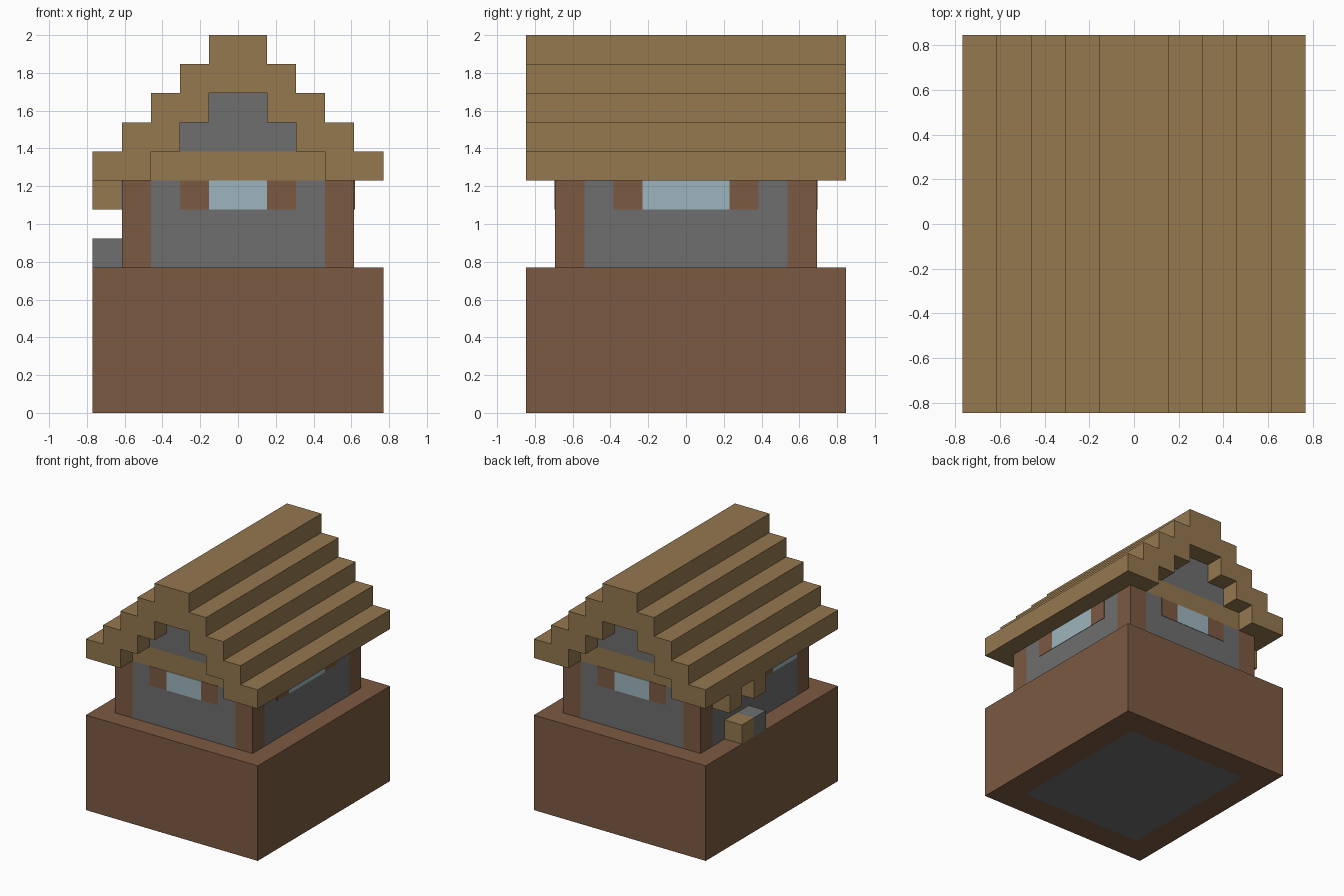
import bpy, bmesh
from mathutils import Matrix

if "Cube" in bpy.data.objects:
    bpy.data.objects.remove(bpy.data.objects["Cube"], do_unlink=True)

U = 2 / 13      # one building block
PLATE = 0.02    # painted plate thickness, in blocks


def material(name, rgb):
    m = bpy.data.materials.new(name)
    m.use_nodes = True
    m.diffuse_color = (*rgb, 1)
    bsdf = m.node_tree.nodes["Principled BSDF"]
    bsdf.inputs["Base Color"].default_value = (*rgb, 1)
    bsdf.inputs["Roughness"].default_value = 0.9
    return m


planks = material("plank_gold", (0.296, 0.188, 0.078))
timber = material("timber_brown", (0.198, 0.102, 0.054))
stone = material("stone_grey", (0.156, 0.156, 0.156))
glass = material("window_blue", (0.337, 0.462, 0.509))


def finish(name, bm, *mats):
    bmesh.ops.recalc_face_normals(bm, faces=bm.faces)
    bmesh.ops.scale(bm, vec=(U, U, U), verts=bm.verts)
    mesh = bpy.data.meshes.new(name)
    bm.to_mesh(mesh)
    bm.free()
    for m in mats:
        mesh.materials.append(m)
    obj = bpy.data.objects.new(name, mesh)
    bpy.context.collection.objects.link(obj)
    return obj


def box_mesh(x, y, z):
    """Box given by its (low, high) range on each axis, in blocks."""
    bm = bmesh.new()
    spans = (x, y, z)
    mid = Matrix.Translation([(a + b) / 2 for a, b in spans])
    size = Matrix.Diagonal([b - a for a, b in spans] + [1])
    bmesh.ops.create_cube(bm, size=1, matrix=mid @ size)
    return bm


def box(name, x, y, z, mat):
    return finish(name, box_mesh(x, y, z), mat)


# Base, with a stone floor inset into its underside
bm = box_mesh((-5, 5), (-5.5, 5.5), (0, 5))
under = [f for f in bm.faces if f.calc_center_median().z < 0.01]
bmesh.ops.inset_region(bm, faces=under, thickness=2)
for f in under:
    f.material_index = 1
finish("base", bm, timber, stone)

# Walls between the corner posts
for side, label in ((-1, "front"), (1, "back")):
    ys = sorted((side * 3.5, side * 4.5))
    box(label + "_wall", (-3, 3), ys, (5, 8), stone)
    box(label + "_beam", (-3, 3), ys, (8, 9), planks)
    for step in range(2):
        half = 2 - step
        box(f"{label}_gable_{step}", (-half, half), ys, (9 + step, 10 + step), stone)
    # Window with shutters
    face = sorted((side * 4.5, side * (4.5 + PLATE)))
    box(label + "_window", (-1, 1), face, (7, 8), glass)
    for s in (-1, 1):
        box(label + "_shutter", sorted((s, 2 * s)), face, (7, 8), timber)

for side, label in ((-1, "right"), (1, "left")):
    xs = sorted((side * 3, side * 4))
    box(label + "_wall", xs, (-3.5, 3.5), (5, 8), stone)
    for s in (-1, 1):
        box(label + "_post", xs, sorted((s * 3.5, s * 4.5)), (5, 8), timber)

# Left window, centred with two shutters
face = (4, 4 + PLATE)
box("left_window", face, (-1.5, 1.5), (7, 8), glass)
for s in (-1, 1):
    box("left_shutter", face, sorted((s * 1.5, s * 2.5)), (7, 8), timber)

# Right window, beside the corner post
face = (-4 - PLATE, -4)
box("right_window", face, (-3.5, -1.5), (7, 8), glass)
box("right_shutter", face, (-1.5, -0.5), (7, 8), timber)

# Stepped roof: one half profile, mirrored and extruded along y
half = []
for i in range(5):
    half += [(5 - i, 8 + i), (5 - i, 9 + i)]
inner = []
for i in range(3):
    inner += [(3 - i, 8 + i), (3 - i, 9 + i)]
profile = half + [(-x, z) for x, z in reversed(half)]
profile += [(-x, z) for x, z in inner] + list(reversed(inner))
bm = bmesh.new()
end = bm.faces.new([bm.verts.new((x, -5.5, z)) for x, z in profile])
grown = bmesh.ops.extrude_face_region(bm, geom=[end])["geom"]
bmesh.ops.translate(bm, vec=(0, 11, 0),
                    verts=[v for v in grown if isinstance(v, bmesh.types.BMVert)])
finish("roof", bm, planks)

# Blocks on the right side: doorstep pair and two eave brackets
box("plank_step", (-5, -4), (1.5, 2.5), (5, 6), planks)
box("stone_step", (-5, -4), (0.5, 1.5), (5, 6), stone)
for y in (0.5, 2.5):
    box("eave_bracket", (-5, -4), (y, y + 1), (7, 8), planks)
